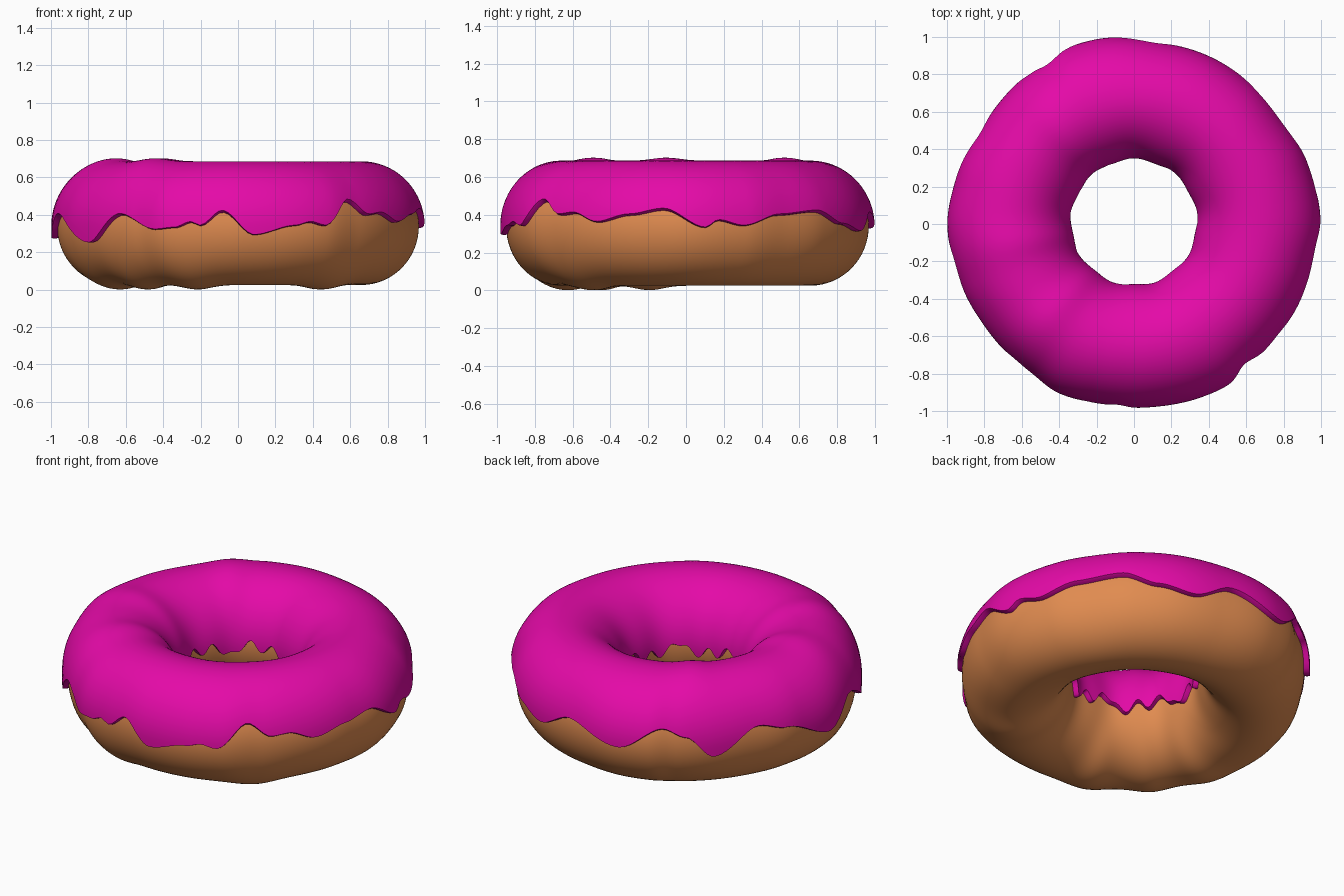
import bpy, math

if "Cube" in bpy.data.objects:
    bpy.data.objects.remove(bpy.data.objects["Cube"])

N_RING = 240          # steps around the ring
CZ, MID = 0.34, 0.66  # height and radius of the tube centre

# (degrees, value) keys, counter-clockwise from +x
OUTER = [(0, 1.0), (20, .985), (35, .967), (50, .98), (67, .985), (80, .983), (102, 1.01),
         (112, 1.012), (121, .985), (147, .967), (165, .985), (180, 1.0), (200, .98), (215, .97),
         (235, .97), (246, .992), (260, .98), (272, .985), (300, 1.0), (313, .98), (325, .98), (345, .985)]
EDGE = [(6, .33), (10, .37), (18, .34), (31, .40), (46, .42), (58, .35), (70, .31), (84, .41),
        (103, .325), (117, .45), (125, .40), (134, .28), (150, .425), (160, .385), (178, .27),
        (191, .40), (214, .25), (229, .40), (243, .32), (250, .33), (255, .36), (258, .34),
        (265, .42), (275, .29), (288, .34), (293, .36), (298, .34), (308, .48), (316, .40),
        (322, .41), (331, .36), (342, .40), (353, .43)]
BOTTOM_LUMPS = [(197, 9), (223, 8), (251, 9), (312, 10)]
TOP_LUMPS = [(128, 9), (189, 9), (228, 9)]


def keyed(keys, deg):
    """Smooth periodic interpolation of keys."""
    pts = [(keys[-1][0] - 360, keys[-1][1])] + keys + [(keys[0][0] + 360, keys[0][1])]
    for (a, va), (b, vb) in zip(pts, pts[1:]):
        if a <= deg <= b:
            t = (deg - a) / (b - a)
            return va + (vb - va) * t * t * (3 - 2 * t)


def lumps(keys, deg):
    return sum(math.exp(-((deg - a) / w) ** 2) for a, w in keys)


def section(deg, ang, lift):
    """Radius and height on the dough surface, raised by lift."""
    c, s = math.cos(ang), math.sin(ang)
    if c >= 0:
        h = keyed(OUTER, deg) - 0.033 - MID
    else:
        h = MID - 0.367 - 0.01 * math.sin(math.radians(deg)) - 0.005 * math.sin(math.radians(deg * 9))
    v = 0.315 + (0.016 * lumps(TOP_LUMPS, deg) if s > 0 else 0.024 * lumps(BOTTOM_LUMPS, deg))
    return MID + (h + lift) * c, CZ + (v + lift) * s


def ring_mesh(name, profile, closed, color):
    """Sweep a profile that varies with the angle around the ring."""
    verts, faces = [], []
    for i in range(N_RING):
        deg = 360 * i / N_RING
        a = math.radians(deg)
        prof = profile(deg)
        verts += [(r * math.cos(a), r * math.sin(a), z) for r, z in prof]
    n = len(prof)
    for i in range(N_RING):
        j = (i + 1) % N_RING
        for k in range(n if closed else n - 1):
            m = (k + 1) % n
            faces.append((i * n + k, j * n + k, j * n + m, i * n + m))
    me = bpy.data.meshes.new(name)
    me.from_pydata(verts, [], faces)
    mat = bpy.data.materials.new(color[0])
    mat.diffuse_color = color[1]
    mat.use_nodes = True
    mat.node_tree.nodes["Principled BSDF"].inputs["Base Color"].default_value = mat.diffuse_color
    me.materials.append(mat)
    ob = bpy.data.objects.new(name, me)
    bpy.context.collection.objects.link(ob)
    bpy.ops.object.select_all(action='DESELECT')
    ob.select_set(True)
    bpy.context.view_layer.objects.active = ob
    bpy.ops.object.shade_smooth_by_angle(angle=math.radians(50))
    return ob


def dough_profile(deg):
    return [section(deg, 2 * math.pi * k / 64, 0) for k in range(64)]


def icing_profile(deg):
    # from the outer dripping edge, over the top, to the edge inside the hole
    u = math.radians(deg)
    inner = 0.33 + 0.025 * math.sin(7 * u + 1) + 0.02 * math.sin(13 * u) + 0.02 * math.sin(19 * u + 2)
    start = math.asin((keyed(EDGE, deg) - CZ) / 0.345)
    end = math.pi - math.asin((inner - CZ) / 0.345)
    pts = [section(deg, start, -0.01), section(deg, start, 0.018)]
    steps = 48
    for k in range(steps + 1):
        t = k / steps
        ang = start + 0.015 + (end - start - 0.03) * t
        r, z = section(deg, ang, 0.031)
        if ang < 0:               # drips hang straighter than the dough
            r += 0.12 * ang * ang
        pts.append((r, z))
    return pts + [section(deg, end, 0.018), section(deg, end, -0.01)]


# Dough ring
ring_mesh("dough_ring", dough_profile, True, ("baked brown", (0.75, 0.26, 0.08, 1)))
# Dripping icing layer
ring_mesh("icing", icing_profile, False, ("pink icing", (0.78, 0.003, 0.39, 1)))
